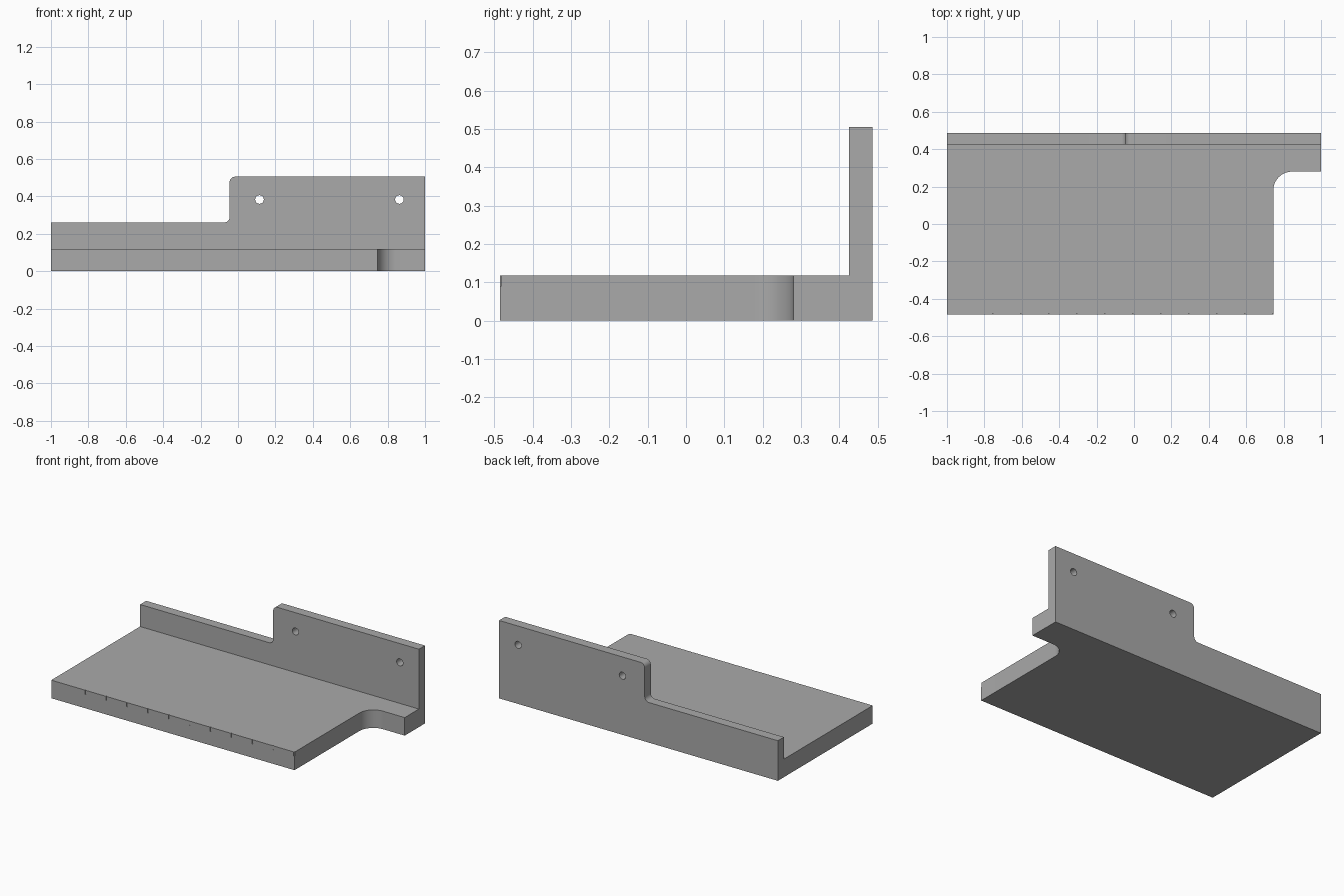
import bpy
import bmesh
from math import cos, sin, radians
from mathutils import Matrix, Vector

cube = bpy.data.objects.get("Cube")
if cube:
    bpy.data.objects.remove(cube, do_unlink=True)

grey = bpy.data.materials.new("plain grey")
grey.use_nodes = True
colour = (0.4, 0.4, 0.4, 1)
grey.diffuse_color = colour
grey.node_tree.nodes["Principled BSDF"].inputs["Base Color"].default_value = colour


def arc(cx, cy, radius, start, end, steps=10):
    angles = [radians(start + (end - start) * i / steps) for i in range(steps + 1)]
    return [(cx + radius * cos(a), cy + radius * sin(a)) for a in angles]


def extrude(name, outline, vector, place):
    """Solid from a closed outline; place maps each 2D point into space."""
    bm = bmesh.new()
    face = bm.faces.new([bm.verts.new(place(*p)) for p in outline])
    result = bmesh.ops.extrude_face_region(bm, geom=[face])
    verts = [v for v in result["geom"] if isinstance(v, bmesh.types.BMVert)]
    bmesh.ops.translate(bm, verts=verts, vec=vector)
    bmesh.ops.recalc_face_normals(bm, faces=bm.faces[:])
    return make_object(name, bm)


def make_object(name, bm):
    mesh = bpy.data.meshes.new(name)
    bm.to_mesh(mesh)
    bm.free()
    mesh.materials.append(grey)
    obj = bpy.data.objects.new(name, mesh)
    bpy.context.collection.objects.link(obj)
    return obj


def combine(target, tool, operation):
    mod = target.modifiers.new(operation.lower(), 'BOOLEAN')
    mod.operation = operation
    mod.solver = 'EXACT'
    mod.object = tool
    bpy.context.view_layer.objects.active = target
    bpy.ops.object.modifier_apply(modifier=mod.name)
    bpy.data.objects.remove(tool, do_unlink=True)


FRONT, WALL, BACK = -0.485, 0.425, 0.487
SHELF_TOP, LOW, HIGH = 0.117, 0.26, 0.505
STEP, ROUND = -0.045, 0.03

# Shelf with a rounded cut-out at its front left corner
shelf_outline = [(-1, FRONT), (0.745, FRONT)]
shelf_outline += arc(0.845, 0.18, 0.1, 180, 90, 16)
shelf_outline += [(1, 0.28), (1, BACK), (-1, BACK)]
bracket = extrude("shelf_bracket", shelf_outline, Vector((0, 0, SHELF_TOP)),
                  lambda x, y: (x, y, 0))

# Stepped back wall with rounded step corners
wall_outline = [(-1, 0), (1, 0), (1, HIGH)]
wall_outline += arc(STEP + ROUND, HIGH - ROUND, ROUND, 90, 180)
wall_outline += arc(STEP - ROUND, LOW + ROUND, ROUND, 0, -90)
wall_outline += [(-1, LOW)]
wall = extrude("back_wall", wall_outline, Vector((0, BACK - WALL, 0)),
               lambda x, z: (x, WALL, z))
combine(bracket, wall, 'UNION')

# Two screw holes through the wall
for x in (0.115, 0.863):
    hole = extrude("screw_hole", arc(x, 0.383, 0.023, 0, 345, 23),
                   Vector((0, 0.2, 0)), lambda x, z: (x, WALL - 0.07, z))
    combine(bracket, hole, 'DIFFERENCE')

# Row of small ruler notches along the front edge
bm = bmesh.new()
for i in range(11):
    place = Matrix.Translation((-0.755 + i * 0.1497, FRONT, SHELF_TOP))
    size = Matrix.Diagonal((0.006, 0.008, 0.054, 1))
    bmesh.ops.create_cube(bm, size=1, matrix=place @ size)
combine(bracket, make_object("ruler_notches", bm), 'DIFFERENCE')

# Clean coplanar seams and smooth the round parts
bm = bmesh.new()
bm.from_mesh(bracket.data)
bmesh.ops.dissolve_limit(bm, angle_limit=radians(0.5), verts=bm.verts[:], edges=bm.edges[:])
bm.to_mesh(bracket.data)
bm.free()
bpy.ops.object.select_all(action='DESELECT')
bracket.select_set(True)
bpy.context.view_layer.objects.active = bracket
bpy.ops.object.shade_smooth_by_angle(angle=radians(30))
